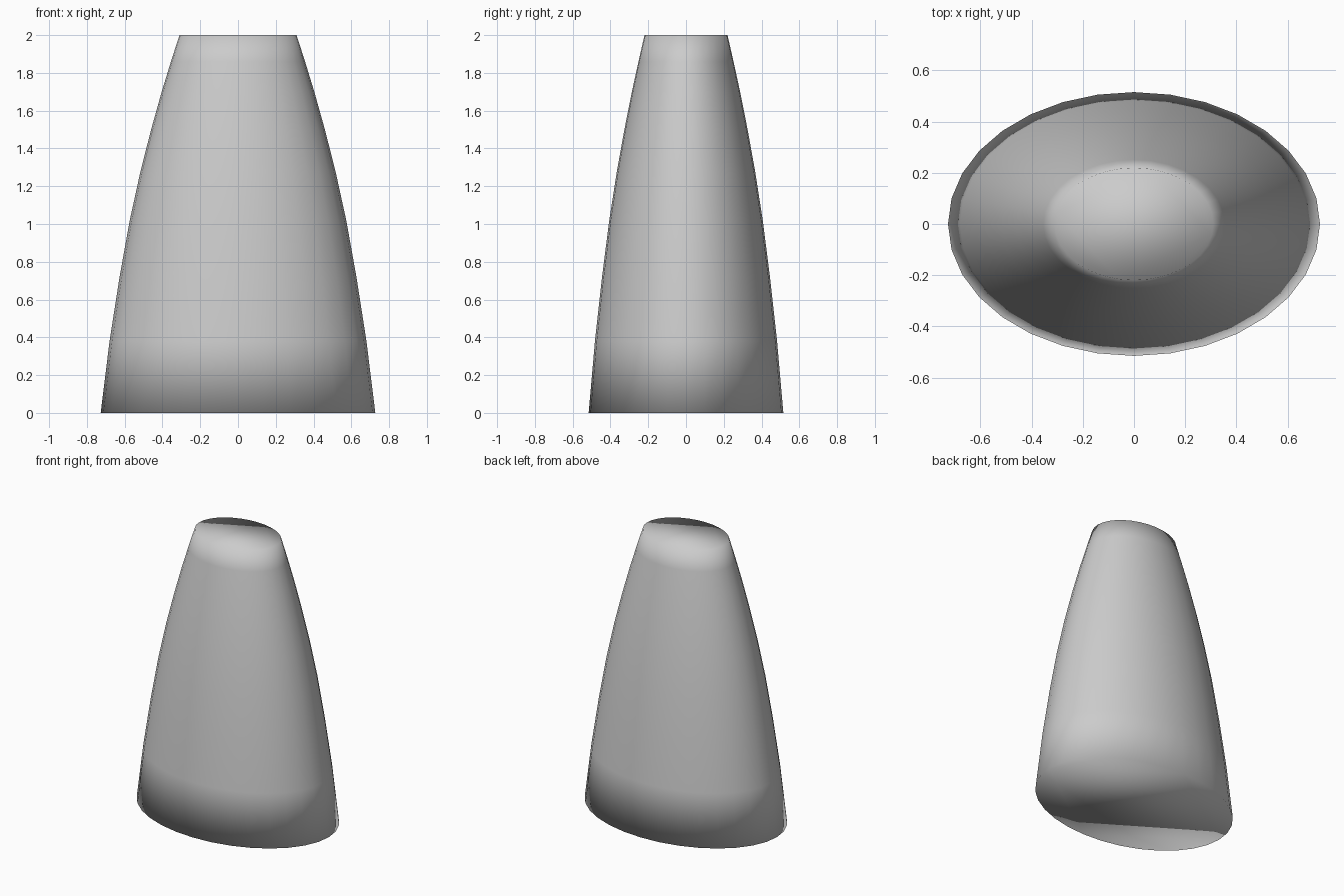
import bpy, bmesh, math

if "Cube" in bpy.data.objects:
    bpy.data.objects.remove(bpy.data.objects["Cube"])

# Height and half-width along x for each ring of the bulging, tapered body
PROFILE = [(0, .727), (.38, .68), (.72, .627), (1.02, .573), (1.28, .516),
           (1.50, .46), (1.70, .404), (1.86, .355), (2, .31)]
SIDES = 32
DEPTH = .709  # y half-width relative to x half-width

bm = bmesh.new()
rings = []
for z, r in PROFILE:
    ring = []
    for i in range(SIDES):
        a = 2 * math.pi * i / SIDES
        ring.append(bm.verts.new((r * math.cos(a), r * DEPTH * math.sin(a), z)))
    rings.append(ring)

# Side walls
for low, high in zip(rings, rings[1:]):
    for i in range(SIDES):
        j = (i + 1) % SIDES
        bm.faces.new((low[i], low[j], high[j], high[i]))

# Flat end caps, shaded smoothly into the walls
bm.faces.new(rings[-1])
bm.faces.new(rings[0][::-1])
for f in bm.faces:
    f.smooth = True

mesh = bpy.data.meshes.new("tapered_body")
bm.to_mesh(mesh)
bm.free()
body = bpy.data.objects.new("tapered_body", mesh)
bpy.context.collection.objects.link(body)
